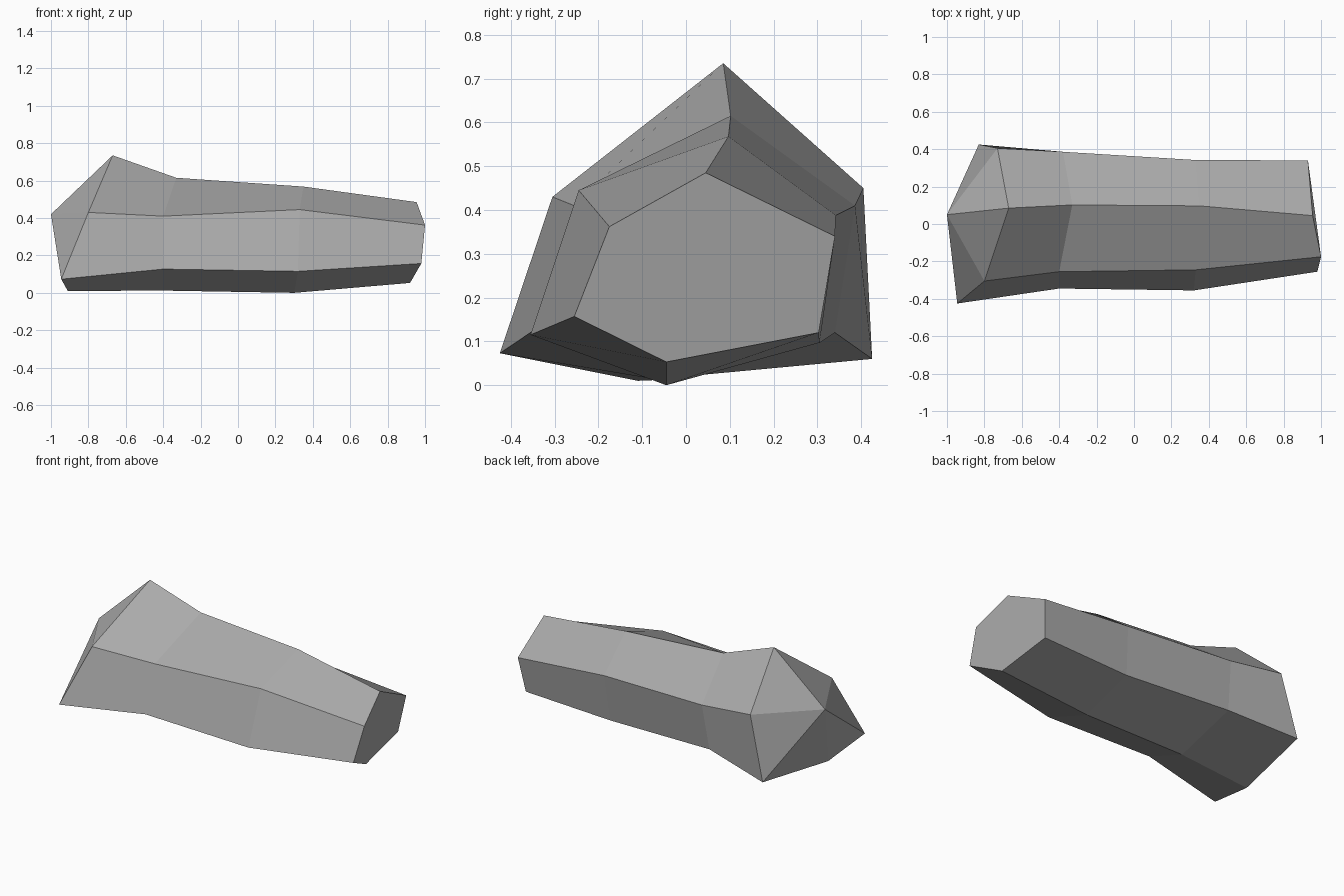
import bpy
import bmesh

cube = bpy.data.objects.get("Cube")
if cube:
    bpy.data.objects.remove(cube, do_unlink=True)

# Single stone colour
stone = bpy.data.materials.new("grey stone")
stone.use_nodes = True
colour = (0.40, 0.40, 0.40, 1.0)
stone.diffuse_color = colour
stone.node_tree.nodes["Principled BSDF"].inputs["Base Color"].default_value = colour

# Six-sided cross-sections along x, each ordered:
# top, front upper, front lower, bottom, back lower, back upper
sections = [
    [(-0.67, 0.085, 0.735), (-0.80, -0.305, 0.43), (-0.945, -0.425, 0.073),
     (-0.91, -0.11, 0.01), (-0.83, 0.425, 0.06), (-0.73, 0.405, 0.45)],
    [(-0.33, 0.102, 0.615), (-0.40, -0.255, 0.41), (-0.40, -0.345, 0.127),
     (-0.40, -0.06, 0.012), (-0.40, 0.34, 0.12), (-0.38, 0.386, 0.41)],
    [(0.35, 0.097, 0.568), (0.33, -0.245, 0.445), (0.32, -0.355, 0.115),
     (0.30, -0.045, 0.0), (0.31, 0.305, 0.097), (0.33, 0.342, 0.388)],
    [(0.955, 0.045, 0.485), (1.0, -0.175, 0.362), (0.98, -0.255, 0.157),
     (0.92, -0.045, 0.053), (0.90, 0.303, 0.12), (0.93, 0.34, 0.34)],
]
apex = (-1.0, 0.05, 0.42)

bm = bmesh.new()
rings = [[bm.verts.new(p) for p in ring] for ring in sections]
tip = bm.verts.new(apex)

# Long sides between neighbouring sections
for a, b in zip(rings, rings[1:]):
    for i in range(6):
        j = (i + 1) % 6
        bm.faces.new((a[i], a[j], b[j], b[i]))

# Pointed left-hand end and blunt opposite end
for i in range(6):
    bm.faces.new((tip, rings[0][(i + 1) % 6], rings[0][i]))
bm.faces.new(rings[-1])
bmesh.ops.recalc_face_normals(bm, faces=bm.faces)

mesh = bpy.data.meshes.new("long_rock")
bm.to_mesh(mesh)
bm.free()
mesh.materials.append(stone)
rock = bpy.data.objects.new("long_rock", mesh)
bpy.context.collection.objects.link(rock)
